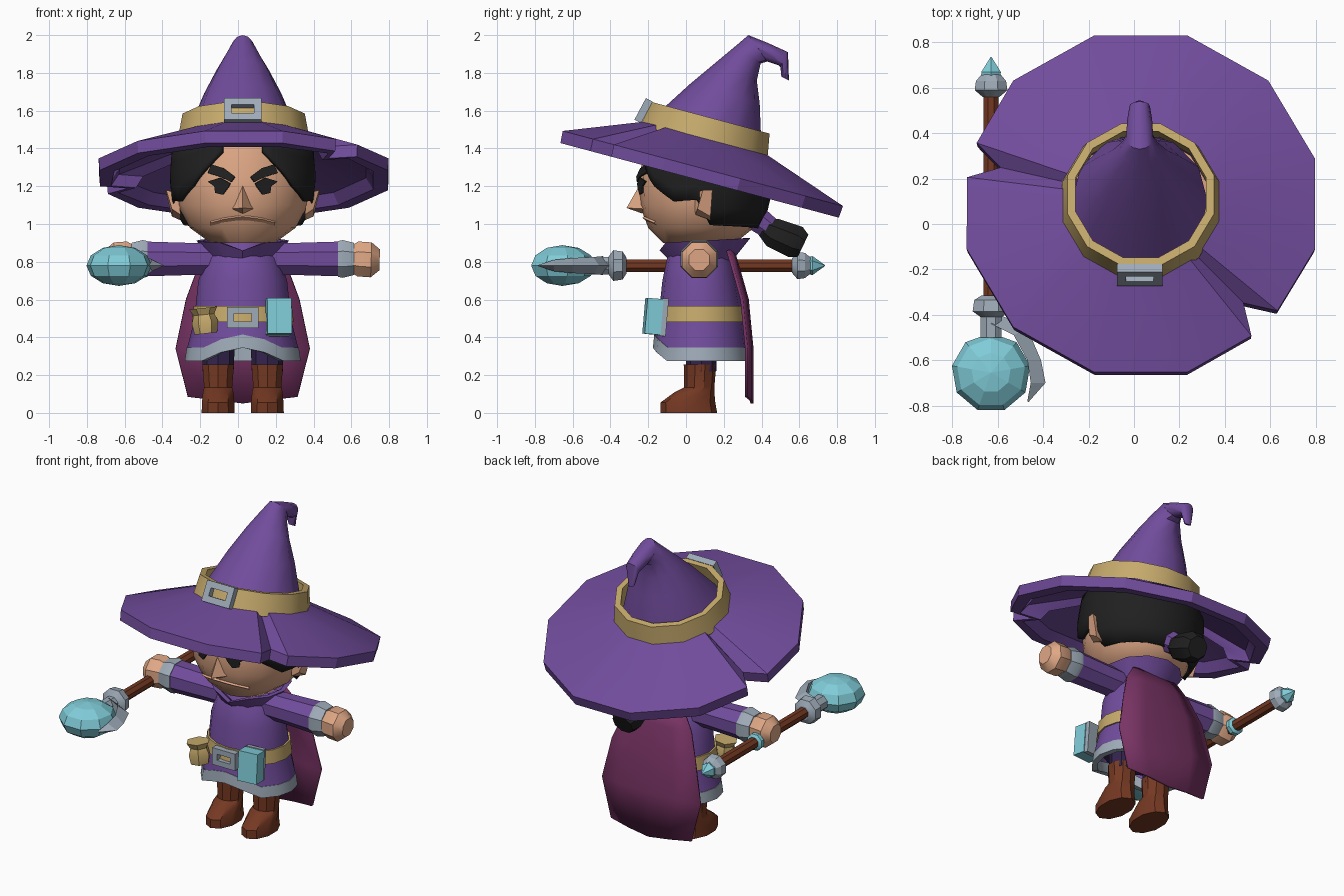
import bpy, bmesh, math
from mathutils import Vector, Matrix

if "Cube" in bpy.data.objects:
    bpy.data.objects.remove(bpy.data.objects["Cube"])

CX = 0.025            # body centre line


def mat(name, r, g, b):
    m = bpy.data.materials.new(name)
    m.diffuse_color = [((c / 255 + 0.055) / 1.055) ** 2.4 for c in (r, g, b)] + [1]
    m.use_nodes = True
    m.node_tree.nodes["Principled BSDF"].inputs["Base Color"].default_value = m.diffuse_color
    return m


PURPLE = mat("purple cloth", 113, 76, 156)
DARK = mat("dark purple cloth", 52, 36, 78)
TAN = mat("tan leather", 198, 170, 108)
SKIN = mat("skin", 224, 168, 134)
BLACK = mat("black hair", 32, 32, 32)
GREY = mat("grey metal", 158, 171, 184)
CYAN = mat("cyan crystal", 128, 204, 216)
BROWN = mat("brown leather", 116, 56, 34)
MAROON = mat("maroon cape", 120, 51, 100)


def finish(name, bm, m, thick=0, angle=35):
    bmesh.ops.remove_doubles(bm, verts=bm.verts, dist=0.0005)
    bmesh.ops.recalc_face_normals(bm, faces=bm.faces)
    me = bpy.data.meshes.new(name)
    bm.to_mesh(me)
    bm.free()
    ob = bpy.data.objects.new(name, me)
    bpy.context.collection.objects.link(ob)
    me.materials.append(m)
    if thick:
        s = ob.modifiers.new("thickness", "SOLIDIFY")
        s.thickness, s.offset = thick, 0
    bpy.ops.object.select_all(action='DESELECT')
    ob.select_set(True)
    bpy.context.view_layer.objects.active = ob
    if angle:
        bpy.ops.object.shade_smooth_by_angle(angle=math.radians(angle))
    return ob


def loft(name, rings, m, cap=True, loop=False, closed=True, thick=0, angle=35):
    """Skin a list of equal rings of points."""
    bm = bmesh.new()
    vs = [[bm.verts.new(p) for p in r] for r in rings]
    n = len(vs[0])
    pairs = list(zip(vs, vs[1:])) + ([(vs[-1], vs[0])] if loop else [])
    for a, b in pairs:
        for i in range(n if closed else n - 1):
            j = (i + 1) % n
            bm.faces.new((a[i], a[j], b[j], b[i]))
    if cap and closed and not loop:
        bm.faces.new(vs[0])
        bm.faces.new(vs[-1])
    return finish(name, bm, m, thick, angle)


def ring(y0, z0, y1, z1, hx, n=12, cx=CX):
    """Ellipse between a front and a back point with half width hx."""
    out = []
    for i in range(n):
        t = 2 * math.pi * i / n
        f = (1 - math.cos(t)) / 2
        out.append(Vector((cx + hx * math.sin(t), y0 + (y1 - y0) * f, z0 + (z1 - z0) * f)))
    return out


def tube(name, pts, m, n=8, angle=35):
    """Round section with changing radius along a nearly straight path."""
    d = Vector(pts[-1][:3]) - Vector(pts[0][:3])
    q = d.to_track_quat('Z', 'Y')
    rings = [[Vector(p[:3]) + q @ Vector((p[3] * math.cos(2 * math.pi * (i + .5) / n),
              p[3] * math.sin(2 * math.pi * (i + .5) / n), 0)) for i in range(n)] for p in pts]
    return loft(name, rings, m, angle=angle)


def boxes(name, items, m, loc, rot=(0, 0, 0)):
    """Joined boxes given as (centre, size), placed with a rotation."""
    bm = bmesh.new()
    for c, s in items:
        bmesh.ops.create_cube(bm, size=1, matrix=Matrix.Translation(c) @ Matrix.Diagonal((*s, 1)))
    ob = finish(name, bm, m, angle=0)
    ob.location, ob.rotation_euler = loc, rot
    return ob


def buckle(name, loc, tilt, w, h, bar):
    boxes(name, [((s * (w - bar) / 2, 0, 0), (bar, .04, h)) for s in (-1, 1)] +
          [((0, 0, s * (h - bar) / 2), (w - 2 * bar, .04, bar)) for s in (-1, 1)], GREY, loc, (tilt, 0, 0))


def interp(table, v):
    for a, b in zip(table, table[1:]):
        if v <= b[0]:
            t = max(0, (v - a[0]) / (b[0] - a[0]))
            return [p + (q - p) * t for p, q in zip(a[1:], b[1:])]
    return list(table[-1][1:])


# ---- hat, built in a tilted frame
HAT = Matrix.Translation((0.03, 0.08, 1.26)) @ Matrix.Rotation(math.radians(-15), 4, 'X')


def hat_point(r, a, z, dy=0):
    a = math.radians(a)
    return HAT @ Vector((r * math.cos(a), r * math.sin(a) + dy, z))


rim = []                                     # twelve sides, two corners torn by notches
for k in range(12):
    a = 15 + 30 * k
    if a in (165, 315):
        rim += [(a - 6, .775), (a, .64), (a + 6, .775)]
    else:
        rim.append((a, .795))
profile = [(.33, .20, -.03), (.79, .035, 0), (.785, -.03, 0), (.71, -.03, 0), (.67, .03, 0), (.31, .15, -.03)]
loft("hat_brim", [[hat_point(r * R / .79 if r > .75 else min(r, R - (.76 - r)), a, z, dy)
                   for a, R in rim] for r, z, dy in profile], PURPLE, loop=True, angle=25)
loft("hat_band", [[hat_point(r, 15 + 30 * k, z, -.03) for k in range(12)]
                  for r, z in ((.31, .17), (.36, .17), (.335, .305), (.298, .305))], TAN, loop=True)
loft("hat_cone", [ring(*r) for r in (
    (-.20, 1.54, .40, 1.39, .30), (.02, 1.74, .39, 1.64, .205), (.17, 1.865, .375, 1.76, .14),
    (.26, 1.94, .395, 1.85, .09), (.33, 2.0, .43, 1.86, .06), (.43, 1.96, .49, 1.84, .055),
    (.54, 1.91, .50, 1.83, .045), (.545, 1.76, .505, 1.78, .02))], PURPLE)
buckle("hat_buckle", (CX, -.225, 1.6), math.radians(-28), .2, .13, .04)

# ---- head
SHAPE = [(.90, -.12, .26, .17), (.98, -.20, .36, .28), (1.10, -.245, .42, .345),
         (1.25, -.25, .43, .36), (1.42, -.21, .42, .345)]
head = [ring(y0, z, y1, z, hx, 16) for z, y0, y1, hx in SHAPE[:4]]
head += [ring(-.21, 1.42, .42, 1.30, .34, 16), ring(-.12, 1.47, .36, 1.35, .25, 16)]
loft("head", head, SKIN, angle=40)


def on_head(x, z, out):
    y0, y1, hx = interp(SHAPE, z)
    return Vector((CX + x, (y0 + y1) / 2 - (y1 - y0) / 2 * math.sqrt(1 - (x / hx) ** 2) - out, z))


# hair shell with a lower edge that follows the angle from the face
EDGE = [(17, 1.38), (33, 1.28), (45, 1.20), (65, 1.12), (85, 1.13), (98, 1.0), (180, .98)]
rows = [[] for _ in range(5)]
for a in [17, 25, 33, 39, 45, 55, 65, 75, 85, 92, 98, 115, 130, 150, 165, 180] + \
        [360 - v for v in (165, 150, 130, 115, 98, 92, 85, 75, 65, 55, 45, 39, 33, 25, 17)]:
    t = math.radians(a)
    f = (1 - math.cos(t)) / 2
    low, high = interp(EDGE, min(a, 360 - a))[0], 1.44 - .12 * f
    for k, row in enumerate(rows):
        z = low + (high - low) * k / 4
        y0, y1, hx = interp(SHAPE, z)
        row.append(Vector((CX + (hx + .015) * math.sin(t),
                           y0 - .015 + (y1 - y0 + .03) * f, z)))
loft("hair", rows, BLACK, closed=False, thick=.025)

# painted brows and eyes, nose, mouth, ears
BROW = [(.185, 1.27), (.165, 1.315), (.10, 1.295), (.04, 1.25), (.06, 1.222), (.12, 1.25)]
EYE = [(.185, 1.225), (.15, 1.20), (.145, 1.165), (.105, 1.155), (.075, 1.195), (.065, 1.215), (.12, 1.245)]
for side, s in (("right", -1), ("left", 1)):
    for part, shape in (("brow", BROW), ("eye", EYE)):
        bm = bmesh.new()
        bm.faces.new([bm.verts.new(on_head(s * x, z, .012)) for x, z in shape])
        finish(side + "_" + part, bm, BLACK, .009, 0)
    bm = bmesh.new()
    ear = [(.33, .05, 1.05), (.335, .04, 1.16), (.34, .12, 1.17), (.33, .13, 1.02),
           (.375, .06, 1.08), (.405, .09, 1.18), (.41, .14, 1.18), (.375, .13, 1.04)]
    v = [bm.verts.new((CX + s * x, y, z)) for x, y, z in ear]
    for f in ((0, 1, 2, 3), (4, 5, 6, 7), (0, 1, 5, 4), (1, 2, 6, 5), (2, 3, 7, 6), (3, 0, 4, 7)):
        bm.faces.new([v[i] for i in f])
    finish(side + "_ear", bm, SKIN, 0, 0)
bm = bmesh.new()
top, tip, l, r, b = [bm.verts.new(p) for p in ((CX, -.235, 1.225), (CX, -.315, 1.085), (CX - .06, -.22, 1.08),
                                               (CX + .06, -.22, 1.08), (CX, -.23, 1.055))]
for f in ((top, tip, l), (top, r, tip), (tip, b, l), (tip, r, b)):
    bm.faces.new(f)
finish("nose", bm, SKIN, 0, 0)
loft("mouth", [[on_head(x, 1.035 - 1.0 * x * x + dz, o) for x in (-.17, -.1, -.04, .04, .1, .17)]
               for dz, o in ((.008, 0), (0, .014), (-.016, .0))], SKIN, closed=False, angle=0)

# ponytail
tube("hair_tie", [(CX, .36, 1.04, .075), (CX, .44, .98, .065)], PURPLE)
tube("ponytail", [(CX, .40, .99, .05), (CX, .46, .955, .085), (CX, .58, .905, .095), (CX, .62, .885, .07)], BLACK)

# ---- robe
RN = 16


def hem(y0, z, y1, hx):                      # front centre of the hem is lifted
    pts = ring(y0, z, y1, z, hx, RN)
    for p, d in ((pts[0], .07), (pts[1], .045), (pts[-1], .045)):
        p.z += d
    return pts


loft("robe", [hem(-.165, .34, .325, .295), ring(-.15, .47, .31, .47, .262, RN), ring(-.14, .56, .295, .56, .25, RN),
              ring(-.125, .70, .27, .70, .235, RN), ring(-.10, .82, .24, .82, .195, RN),
              ring(-.05, .9, .2, .9, .13, RN)], PURPLE, cap=False)
loft("robe_trim", [hem(-.14, .275, .30, .27), hem(-.175, .275, .335, .307),
                   hem(-.168, .345, .328, .297), hem(-.14, .345, .30, .27)], GREY, loop=True)
loft("robe_lining", [ring(-.10, .36, .28, .36, .25, RN), ring(-.10, .40, .28, .40, .25, RN)], DARK)
loft("belt", [ring(-.162, .48, .318, .48, .27, RN), ring(-.152, .565, .308, .565, .26, RN)], TAN)
collar = [ring(-.08, .80, .24, .80, .17), ring(-.14, .90, .34, .925, .245),
          ring(-.11, .90, .31, .925, .215), ring(-.05, .82, .21, .82, .14)]
for r in collar[1:3]:
    r[0].z -= .04
loft("collar", collar, PURPLE, loop=True)
buckle("belt_buckle", (CX, -.165, .505), 0, .165, .11, .035)

# belt pouch and spell book
tube("pouch", [(-.17, -.15, .42, .06), (-.175, -.15, .48, .07), (-.18, -.15, .52, .055), (-.185, -.15, .555, .075)], TAN, 6)
boxes("book_cover", [((0, -.01, 0), (.13, .085, .19))], CYAN, (.215, -.165, .51), (math.radians(-5), 0, .1))
boxes("book_back", [((0, .045, 0), (.12, .03, .2))], GREY, (.215, -.165, .51), (math.radians(-5), 0, .1))

# ---- arms, hands, legs and boots
for side, s in (("right", -1), ("left", 1)):
    def along(pts):
        return [(CX + s * x, .07, z, r) for x, z, r in pts]
    tube(side + "_sleeve", along([(.1, .815, .09), (.28, .815, .092), (.53, .815, .1)]), PURPLE)
    tube(side + "_cuff", along([(.505, .815, .103), (.53, .815, .108), (.59, .815, .092)]), GREY)
    tube(side + "_hand", along([(.57, .815, .075), (.61, .815, .1), (.68, .81, .1), (.725, .81, .06)]), SKIN)
    lx = CX + s * .13
    loft(side + "_trouser", [ring(.0, .22, .16, .22, .082, 8, lx), ring(.0, .42, .17, .42, .09, 8, lx)], DARK)
    loft(side + "_boot", [ring(y0, z, y1, z, hx, 10, lx) for y0, z, y1, hx in (
        (-.135, 0, .165, .092), (-.135, .055, .155, .09), (-.06, .11, .15, .085),
        (-.01, .135, .15, .078), (-.012, .255, .16, .088))], BROWN)

# ---- cape: half width, height and depth of each row
cape = []
for hx, z, y in ((.17, .86, .25), (.24, .76, .28), (.30, .60, .325), (.355, .34, .35), (.29, .085, .35)):
    cape.append([Vector((CX + hx * u, y - .03 * u * u, z - (.035 * (1 - abs(u)) if z < .1 else 0)))
                 for u in (-1, -.5, 0, .5, 1)])
loft("cape", cape, MAROON, closed=False, thick=.015)

# ---- staff, running front to back
SX, SZ = -.63, .78


def staff(name, pts, m, n=8):
    tube(name, [(SX, y, SZ, r) for y, r in pts], m, n, 30)


staff("staff_shaft", [(-.36, .036), (.6, .036)], BROWN)
staff("staff_socket", [(-.50, .05), (-.41, .05), (-.385, .088), (-.335, .08), (-.315, .045)], GREY)
staff("staff_grip_ring", [(.15, .04), (.165, .055), (.19, .055), (.2, .04)], CYAN)
staff("staff_pommel", [(.56, .04), (.59, .078), (.63, .072), (.66, .045)], GREY)
staff("staff_spike", [(.64, .045), (.67, .05), (.735, .003)], CYAN, 6)
bm = bmesh.new()
bmesh.ops.create_uvsphere(bm, u_segments=9, v_segments=6, radius=1,
                          matrix=Matrix.Translation((SX, -.655, SZ)) @ Matrix.Diagonal((.175, .175, .108, 1)))
finish("staff_orb", bm, CYAN, 0, 0)
# curved prong hugging one side of the orb
loft("staff_prong", [[Vector((xi, y, SZ - h)), Vector((xi, y, SZ + h)), Vector((xo, y2, SZ))]
                     for xi, y, xo, y2, h in ((-.63, -.44, -.59, -.40, .05), (-.53, -.49, -.47, -.46, .045),
                                              (-.47, -.60, -.41, -.60, .04), (-.455, -.70, -.39, -.70, .03),
                                              (-.47, -.78, -.465, -.785, .004))], GREY, angle=0)
